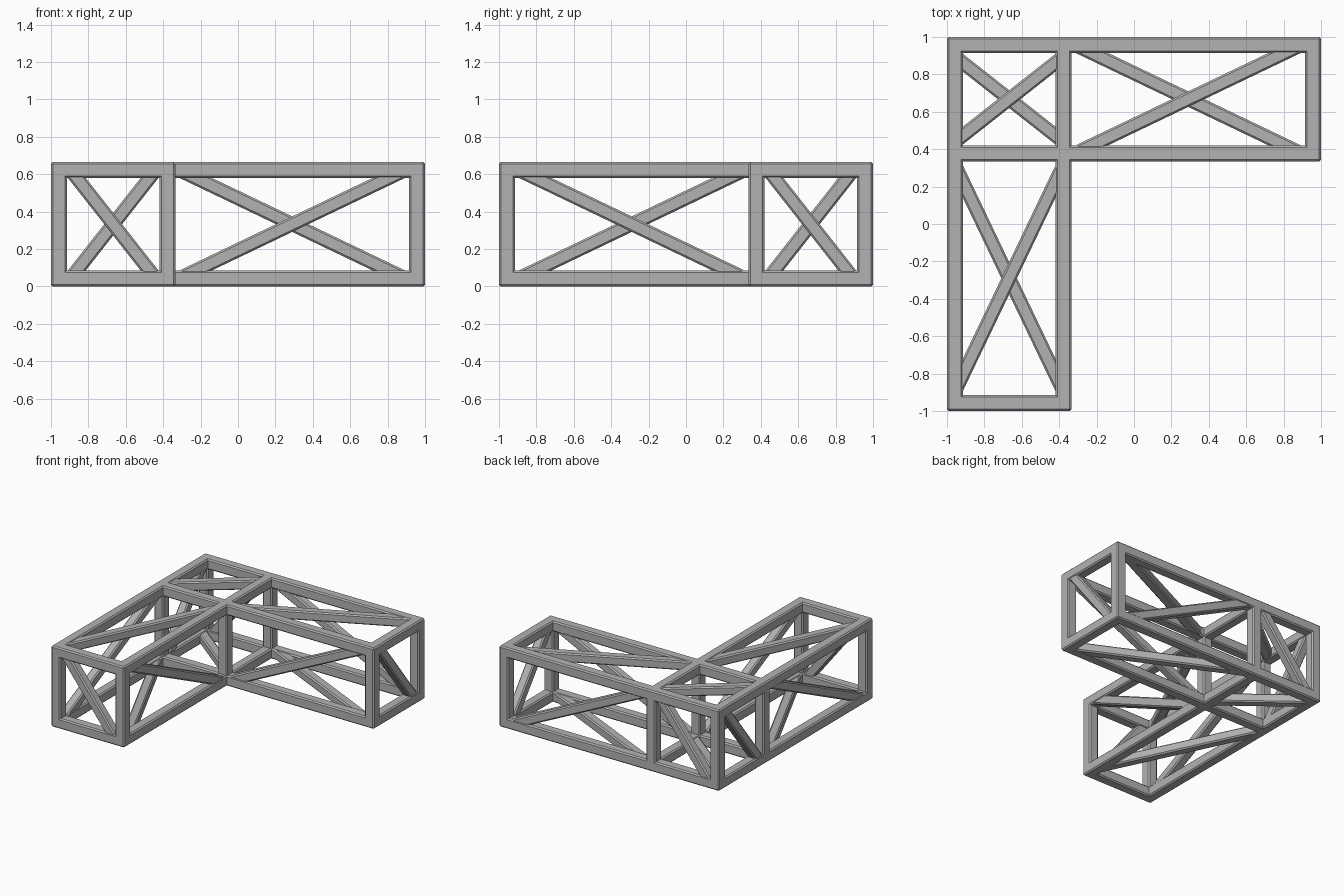
import bpy, bmesh
from mathutils import Vector, Matrix

if "Cube" in bpy.data.objects:
    bpy.data.objects.remove(bpy.data.objects["Cube"])

BAR, BRACE, CHAMFER = 0.085, 0.075, 0.01
H = BAR / 2
X = (-1 + H, -0.335 - H, 1 - H)      # left, middle, right bar centres
Y = (-1 + H, 0.335 + H, 1 - H)       # front, middle, back bar centres
Z = (H, 0.665 - H)                   # bottom, top bar centres
INSET = 0.062                        # brace ends sit beside the nodes

steel = bpy.data.materials.new("grey steel")
steel.diffuse_color = (0.45, 0.45, 0.45, 1)
steel.use_nodes = True
steel.node_tree.nodes["Principled BSDF"].inputs["Base Color"].default_value = steel.diffuse_color


def beam(bm, a, b, width, normal, extend=0.0):
    """Square beam from a to b with one pair of sides facing normal."""
    a, b, n = Vector(a), Vector(b), Vector(normal)
    d = (b - a).normalized()
    s = n.cross(d)
    size = Matrix.Diagonal((width, width, (b - a).length + 2 * extend, 1))
    turn = Matrix((s, n, d)).transposed()
    if turn.determinant() < 0:
        turn = Matrix((-s, n, d)).transposed()
    bmesh.ops.create_cube(bm, size=1, matrix=Matrix.Translation((a + b) / 2) @ turn.to_4x4() @ size)


def make(name, beams):
    bm = bmesh.new()
    for args in beams:
        beam(bm, *args)
    bmesh.ops.recalc_face_normals(bm, faces=bm.faces)
    me = bpy.data.meshes.new(name)
    bm.to_mesh(me)
    bm.free()
    me.materials.append(steel)
    ob = bpy.data.objects.new(name, me)
    bpy.context.collection.objects.link(ob)
    bev = ob.modifiers.new("chamfer", "BEVEL")
    bev.width, bev.segments = CHAMFER, 1


UP, SIDE, FRONT = (0, 0, 1), (1, 0, 0), (0, 1, 0)

# Long and short rails of the L, top and bottom
rails = []
for z in Z:
    for y, xe in zip(Y, (X[1], X[2], X[2])):
        rails.append(((X[0], y, z), (xe, y, z), BAR, UP, H))
    for x, ys in zip(X, (Y[0], Y[0], Y[1])):
        rails.append(((x, ys, z), (x, Y[2], z), BAR, UP, H))
make("rails", rails)

# Uprights at every node of the L
make("posts", [((x, y, Z[0]), (x, y, Z[1]), BAR, SIDE, H)
               for x in X for y in Y if (x, y) != (X[2], Y[0])])


# Diagonals on walls: "rise" climbs along the positive axis
def wall_x(y, x0, x1, rise):
    lo, hi = Z if rise else Z[::-1]
    return ((x0 + INSET, y, lo), (x1 - INSET, y, hi), BRACE, FRONT)


def wall_y(x, y0, y1, rise):
    lo, hi = Z if rise else Z[::-1]
    return ((x, y0 + INSET, lo), (x, y1 - INSET, hi), BRACE, SIDE)


make("wall_braces", [
    wall_x(Y[0], X[0], X[1], False), wall_x(Y[2], X[0], X[1], True),
    wall_x(Y[1], X[1], X[2], True), wall_x(Y[2], X[1], X[2], False),
    wall_y(X[2], Y[1], Y[2], False), wall_y(X[0], Y[1], Y[2], True),
    wall_y(X[1], Y[0], Y[1], False), wall_y(X[0], Y[0], Y[1], True),
])

# Diagonals on the top and bottom of the three bays, crossing in plan
flat = []
for x0, x1, y0, y1, ix, iy in (
        (X[0], X[1], Y[0], Y[1], 0, INSET),
        (X[0], X[1], Y[1], Y[2], 0, INSET),
        (X[1], X[2], Y[1], Y[2], INSET, 0)):
    x0, x1, y0, y1 = x0 + ix, x1 - ix, y0 + iy, y1 - iy
    flat.append(((x0, y0, Z[1]), (x1, y1, Z[1]), BRACE, UP))
    flat.append(((x0, y1, Z[0]), (x1, y0, Z[0]), BRACE, UP))
make("deck_braces", flat)
